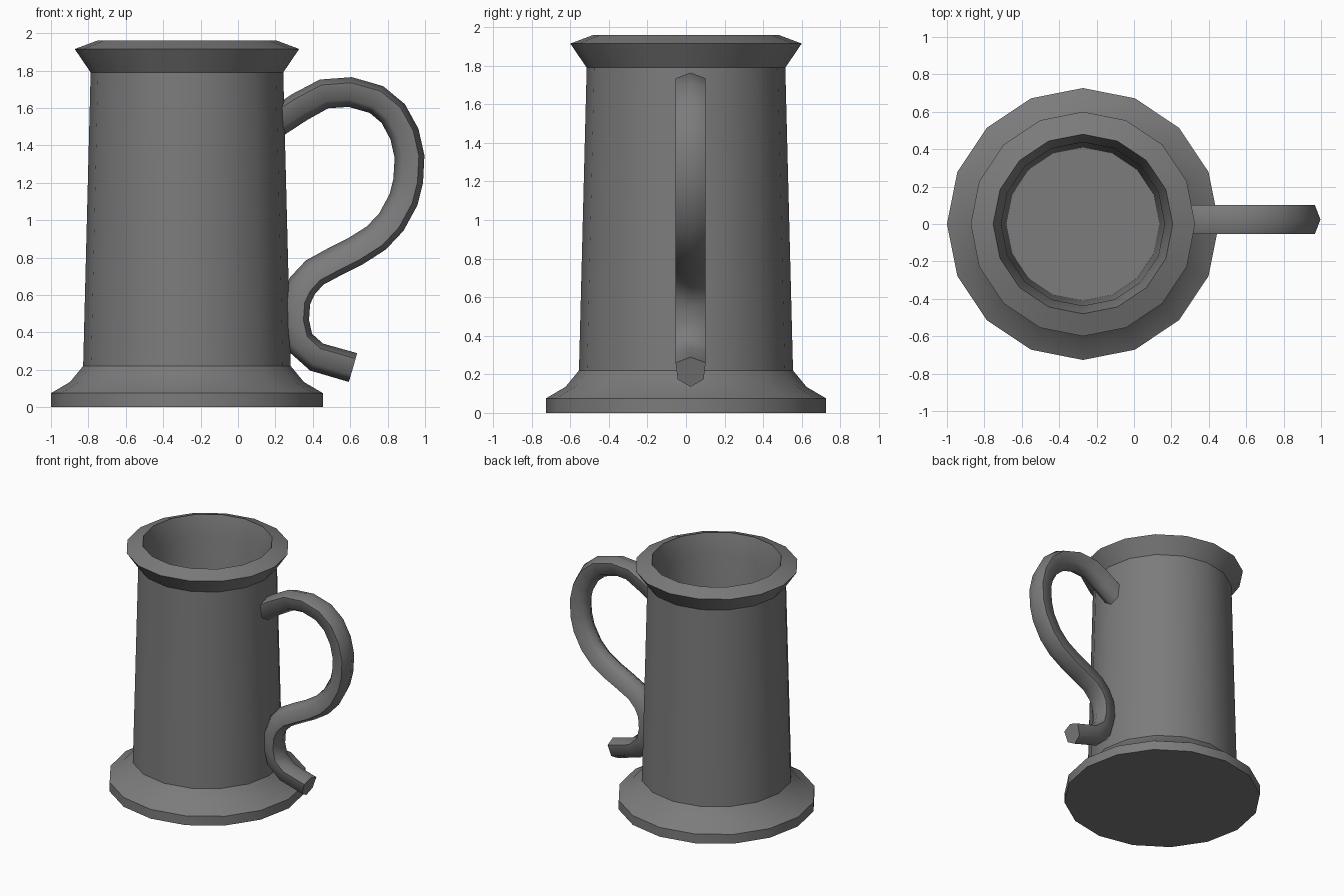
import bpy
import bmesh
from math import cos, sin, pi, radians
from mathutils import Vector

cube = bpy.data.objects.get("Cube")
if cube:
    bpy.data.objects.remove(cube, do_unlink=True)

pewter = bpy.data.materials.new("dark pewter")
pewter.use_nodes = True
GREY = (0.2, 0.2, 0.2, 1)
pewter.diffuse_color = GREY
pewter.node_tree.nodes["Principled BSDF"].inputs["Base Color"].default_value = GREY


def loft(name, rings, angle):
    """Skin a list of closed rings and cap both ends."""
    bm = bmesh.new()
    loops = [[bm.verts.new(p) for p in ring] for ring in rings]
    n = len(loops[0])
    for a, b in zip(loops, loops[1:]):
        for i in range(n):
            j = (i + 1) % n
            bm.faces.new((a[i], a[j], b[j], b[i]))
    bm.faces.new(loops[0][::-1])
    bm.faces.new(loops[-1])
    bmesh.ops.recalc_face_normals(bm, faces=bm.faces)
    mesh = bpy.data.meshes.new(name)
    bm.to_mesh(mesh)
    bm.free()
    obj = bpy.data.objects.new(name, mesh)
    bpy.context.collection.objects.link(obj)
    mesh.materials.append(pewter)
    bpy.ops.object.select_all(action="DESELECT")
    obj.select_set(True)
    bpy.context.view_layer.objects.active = obj
    bpy.ops.object.shade_smooth_by_angle(angle=radians(angle))
    return obj


# Tankard body: foot, tapered wall, flared lip, hollow inside (radius, height)
SIDES = 16
CENTRE_X = -0.273
profile = [(0.727, 0), (0.727, 0.075), (0.625, 0.135), (0.555, 0.22),
           (0.515, 1.79), (0.6, 1.915), (0.48, 1.96),
           (0.437, 1.8), (0.41, 0.2)]
rings = [[(CENTRE_X + r * cos(2 * pi * i / SIDES), r * sin(2 * pi * i / SIDES), z)
          for i in range(SIDES)] for r, z in profile]
loft("tankard_body", rings, 30)

# Handle: six-sided section swept along an S-shaped path (x, z)
path = [(0.2, 1.52), (0.33, 1.605), (0.46, 1.675), (0.6, 1.685), (0.74, 1.645),
        (0.83, 1.57), (0.89, 1.46), (0.917, 1.34), (0.91, 1.21), (0.885, 1.11),
        (0.82, 0.99), (0.74, 0.905), (0.63, 0.835), (0.53, 0.785), (0.41, 0.72),
        (0.345, 0.65), (0.308, 0.57), (0.3, 0.46), (0.328, 0.35), (0.42, 0.268),
        (0.615, 0.212)]
section = [(0, 0.08), (0.078, 0.05), (0.067, -0.04),
           (0, -0.08), (-0.067, -0.04), (-0.078, 0.05)]
HANDLE_Y = 0.024
points = [Vector((x, 0, z)) for x, z in path]
rings = []
for i, p in enumerate(points):
    t = (points[min(i + 1, len(points) - 1)] - points[max(i - 1, 0)]).normalized()
    outward = Vector((-t.z, 0, t.x))
    rings.append([p + outward * v + Vector((0, HANDLE_Y + u, 0)) for u, v in section])
loft("handle", rings, 65)
